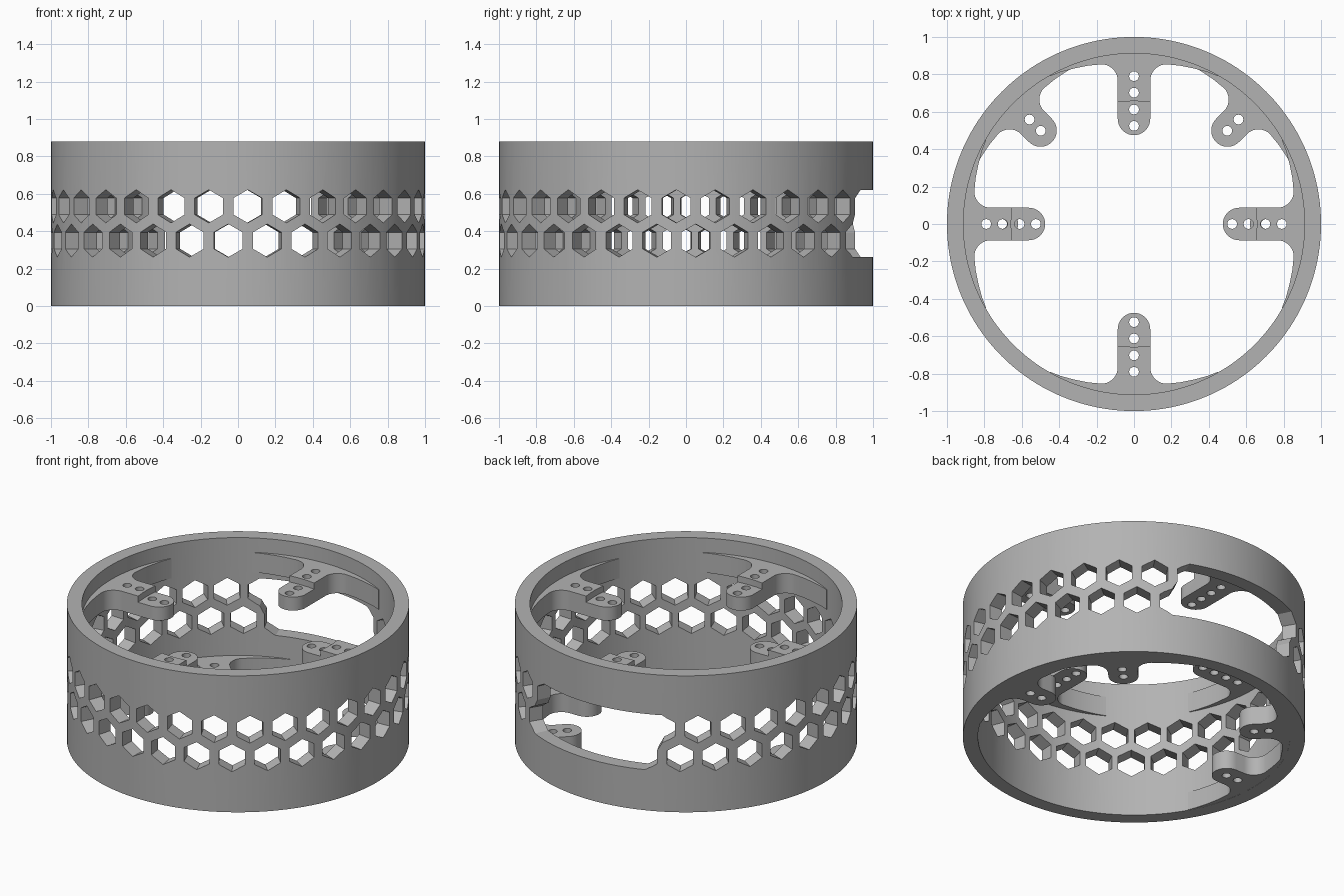
import bpy, bmesh, math
from mathutils import Matrix, Vector

if "Cube" in bpy.data.objects:
    bpy.data.objects.remove(bpy.data.objects["Cube"], do_unlink=True)

HEIGHT, R_IN, R_OUT = 0.88, 0.912, 1.0
HEX_R, ROW_LOW, ROW_HIGH = 0.0885, 0.35, 0.533
HALF_HEX = 4.3                      # half a hexagon, in degrees round the ring

grey = bpy.data.materials.new("plain_grey")
grey.use_nodes = True
grey.diffuse_color = (0.45, 0.45, 0.45, 1)
grey.node_tree.nodes["Principled BSDF"].inputs["Base Color"].default_value = (0.45, 0.45, 0.45, 1)


def make_object(name, bm):
    bmesh.ops.recalc_face_normals(bm, faces=bm.faces)
    mesh = bpy.data.meshes.new(name)
    bm.to_mesh(mesh)
    bm.free()
    mesh.materials.append(grey)
    obj = bpy.data.objects.new(name, mesh)
    bpy.context.collection.objects.link(obj)
    return obj


def cut(obj, cutter):
    """Subtract the cutter from the object, bake the result and drop the cutter."""
    mod = obj.modifiers.new("cut", "BOOLEAN")
    mod.operation, mod.solver, mod.object = "DIFFERENCE", "EXACT", cutter
    deps = bpy.context.evaluated_depsgraph_get()
    baked = bpy.data.meshes.new_from_object(obj.evaluated_get(deps))
    obj.modifiers.clear()
    obj.data = baked
    bpy.data.objects.remove(cutter, do_unlink=True)


def smooth(obj):
    bpy.ops.object.select_all(action="DESELECT")
    obj.select_set(True)
    bpy.context.view_layer.objects.active = obj
    bpy.ops.object.shade_smooth_by_angle(angle=math.radians(25))


def polar(r, deg, z):
    a = math.radians(deg)
    return Vector((r * math.cos(a), r * math.sin(a), z))


def cylinder(bm, r, z0, z1, x=0, y=0, sides=24):
    bmesh.ops.create_cone(bm, cap_ends=True, segments=sides, radius1=r, radius2=r, depth=z1 - z0,
                          matrix=Matrix.Translation((x, y, (z0 + z1) / 2)))


# Plain ring wall: a rectangle spun round the axis
SIDES = 160
bm = bmesh.new()
loops = [[bm.verts.new(polar(r, i * 360 / SIDES, z)) for i in range(SIDES)]
         for r, z in ((R_IN, 0), (R_OUT, 0), (R_OUT, HEIGHT), (R_IN, HEIGHT))]
for k in range(4):
    a, b = loops[k], loops[(k + 1) % 4]
    for i in range(SIDES):
        j = (i + 1) % SIDES
        bm.faces.new((a[i], a[j], b[j], b[i]))
ring = make_object("ring_wall", bm)

# Two staggered rows of hexagonal holes, left out where the back opening is
bm = bmesh.new()
for start, z, skip_from, skip_to in ((-87, ROW_HIGH, 60, 120), (-93, ROW_LOW, 60, 114)):
    for k in range(30):
        az = start + 12 * k
        if skip_from < az < skip_to:
            continue
        spin = Matrix.Rotation(math.radians(az), 4, "Z")
        lie = Matrix.Rotation(math.radians(90), 4, "Y")
        made = bmesh.ops.create_cone(bm, cap_ends=True, segments=6, radius1=HEX_R,
                                     radius2=HEX_R, depth=0.3)["verts"]
        # a corner of each hexagon points straight up
        point = max(made, key=lambda v: v.co.y).co
        if abs(point.x) > 0.01:
            bmesh.ops.rotate(bm, verts=made, matrix=Matrix.Rotation(math.radians(30), 3, "Z"))
        bmesh.ops.rotate(bm, verts=made, matrix=Matrix.Rotation(math.radians(90), 3, "Z"))
        bmesh.ops.transform(bm, verts=made,
                            matrix=spin @ Matrix.Translation((0.96, 0, z)) @ lie)
cut(ring, make_object("hexagon_cutter", bm))

# Back opening: a curved slot whose ends follow the hexagon pattern
low, high, half = ROW_LOW - HEX_R, ROW_HIGH + HEX_R, HEX_R / 2
first = [(63 - HALF_HEX, ROW_LOW - half, ROW_LOW + half), (63, low, ROW_LOW + HEX_R),
         (69 - HALF_HEX, low, ROW_HIGH - half), (69 - HALF_HEX + 0.02, low, ROW_HIGH + half)]
flip = ROW_LOW + ROW_HIGH
last = [(180 - a, flip - z1, flip - z0) for a, z0, z1 in reversed(first)]
columns = first + [(69 + 3 * i, low, high) for i in range(15)] + last
bm = bmesh.new()
previous = None
for az, z0, z1 in columns:
    quad = [bm.verts.new(polar(r, az, z)) for r, z in ((0.86, z0), (1.1, z0), (1.1, z1), (0.86, z1))]
    if previous:
        for k in range(4):
            n = (k + 1) % 4
            bm.faces.new((previous[k], previous[n], quad[n], quad[k]))
    else:
        bm.faces.new(quad)
    previous = quad
bm.faces.new(previous)
cut(ring, make_object("opening_cutter", bm))
smooth(ring)


def mounting_tab(name, az, tip, z0, z1, holes):
    """Round-ended tab whose root flares out into the ring wall."""
    w = 0.087
    side = [(w * math.sin(math.radians(a)), tip + w - w * math.cos(math.radians(a)))
            for a in range(0, 91, 10)]
    side += [(2 * w - w * math.cos(math.radians(a)), 0.767 + w * math.sin(math.radians(a)))
             for a in range(0, 91, 10)]
    side += [(0.25, 0.846), (0.32, 0.832), (0.39, 0.813), (0.45, 0.79)]
    side += [(0.94 * math.sin(math.radians(a)), 0.94 * math.cos(math.radians(a)))
             for a in range(28, -1, -4)]
    outline = side + [(-t, r) for t, r in reversed(side[1:-1])]
    bm = bmesh.new()
    face = bm.faces.new([bm.verts.new((r, t, z0)) for t, r in outline])
    top = bmesh.ops.extrude_face_region(bm, geom=[face])["geom"]
    bmesh.ops.translate(bm, vec=(0, 0, z1 - z0),
                        verts=[v for v in top if isinstance(v, bmesh.types.BMVert)])
    tab = make_object(name, bm)
    # screw holes
    bm = bmesh.new()
    for r in holes:
        cylinder(bm, 0.026, z0 - 0.1, z1 + 0.1, x=r)
    cut(tab, make_object("hole_cutter", bm))
    # lowered seat on the tip of the long tabs
    if tip < 0.5:
        bm = bmesh.new()
        cylinder(bm, 0.657, z1 - 0.04, z1 + 0.1, sides=96)
        cut(tab, make_object("seat_cutter", bm))
    tab.data.transform(Matrix.Rotation(math.radians(az), 4, "Z"))
    smooth(tab)


# Four long tabs near the top, four short ones at the bottom
for name, az in (("left", 0), ("back", 90), ("right", 180), ("front", 270)):
    mounting_tab("upper_tab_" + name, az, 0.475, 0.66, 0.787, (0.525, 0.612, 0.702, 0.79))
for name, az in (("left", 0), ("back_left", 45), ("back_right", 135), ("right", 180)):
    mounting_tab("lower_tab_" + name, az, 0.62, 0.001, 0.12, (0.705, 0.79))
